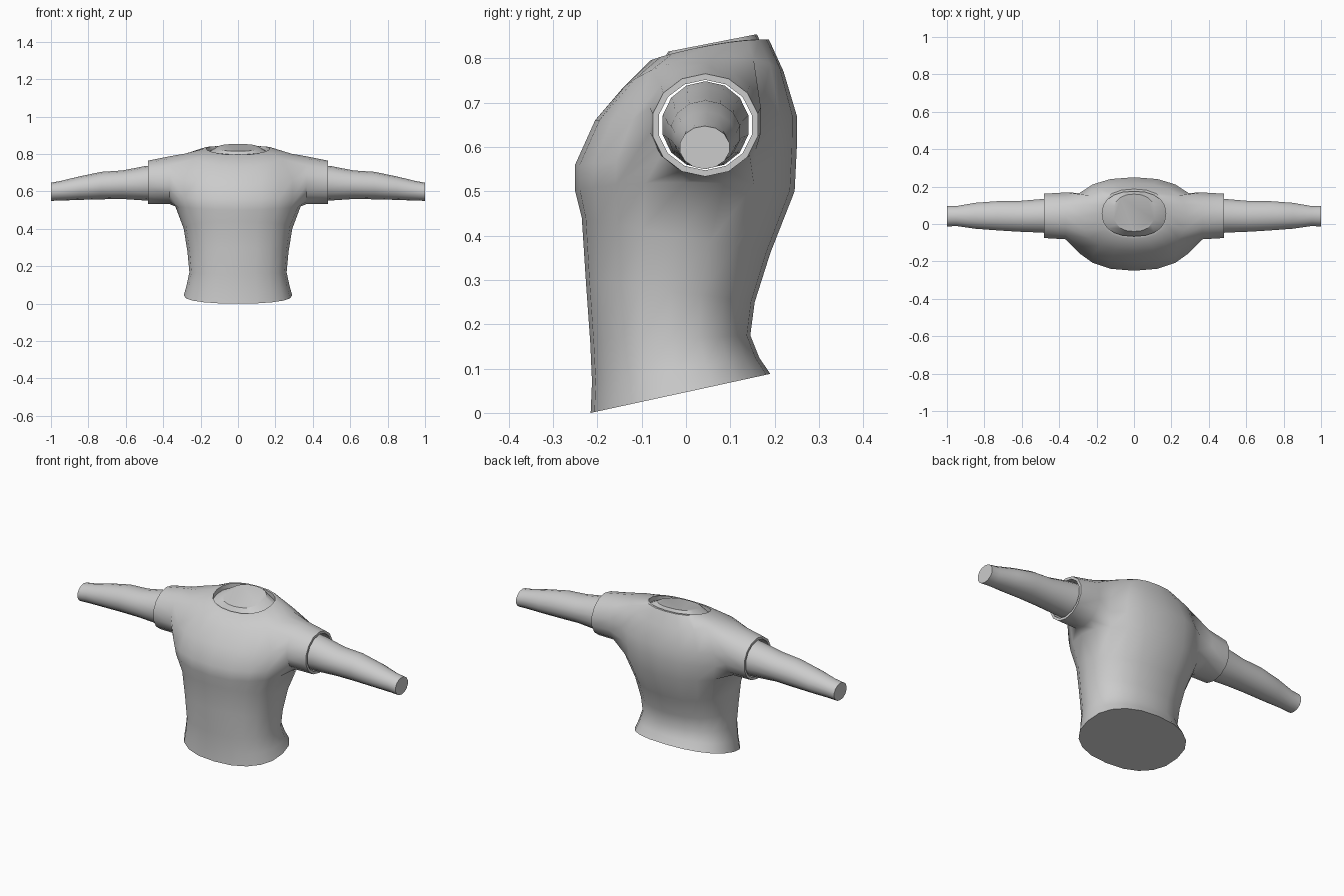
import bpy, bmesh, math

if "Cube" in bpy.data.objects:
    bpy.data.objects.remove(bpy.data.objects["Cube"])

SEG = 20        # sides round the torso
ARM = 14        # sides round each sleeve


def finish(name, bm, angle=40):
    bmesh.ops.delete(bm, geom=[v for v in bm.verts if not v.link_faces], context='VERTS')
    bmesh.ops.recalc_face_normals(bm, faces=bm.faces[:])
    mesh = bpy.data.meshes.new(name)
    bm.to_mesh(mesh)
    bm.free()
    obj = bpy.data.objects.new(name, mesh)
    bpy.context.collection.objects.link(obj)
    bpy.ops.object.select_all(action='DESELECT')
    obj.select_set(True)
    bpy.context.view_layer.objects.active = obj
    bpy.ops.object.shade_smooth_by_angle(angle=math.radians(angle))
    return obj


def spow(v, p):
    return math.copysign(abs(v) ** p, v)


def body_ring(bm, yf, zf, yb, zb, w, lift=0.0, p=0.87):
    """Tilted ring through a front point and a back point, sides raised by lift."""
    ring = []
    for i in range(SEG):
        a = 2 * math.pi * i / SEG
        c, s = spow(math.cos(a), p), spow(math.sin(a), p)
        t = (s + 1) / 2
        ring.append(bm.verts.new((w * c, yf + (yb - yf) * t,
                                  zf + (zb - zf) * t + lift * c * c)))
    return ring


def arm_ring(bm, x, y0, y1, z0, z1):
    """Upright ring across the arm axis, starting at the top."""
    ring = []
    for k in range(ARM):
        a = 2 * math.pi * k / ARM
        ring.append(bm.verts.new((x, (y0 + y1) / 2 + (y1 - y0) / 2 * math.sin(a),
                                  (z0 + z1) / 2 + (z1 - z0) / 2 * math.cos(a))))
    return ring


def bridge(bm, a, b, skip=()):
    n = len(a)
    for i in range(n):
        if i not in skip:
            bm.faces.new((a[i], a[(i + 1) % n], b[(i + 1) % n], b[i]))


# Shirt: torso rings from hem to collar, with armholes left open
profile = [
    (-.215, .000, .190, .088, .290), (-.212, .070, .165, .125, .275),
    (-.216, .160, .145, .175, .260), (-.226, .300, .155, .250, .270),
    (-.235, .440, .190, .360, .290), (-.250, .500, .245, .500, .335, .02),
    (-.250, .560, .250, .600, .350), (-.205, .660, .250, .670, .350),
    (-.145, .730, .220, .770, .285, .052), (-.080, .795, .187, .842, .183, .01),
    (-.066, .797, .175, .842, .170, .01), (-.066, .760, .175, .805, .170, .01),
]
bm = bmesh.new()
rings = [body_ring(bm, *r) for r in profile]
for r in range(len(rings) - 1):
    bridge(bm, rings[r], rings[r + 1],
           (18, 19, 0, 1, 8, 9, 10, 11) if 5 <= r <= 7 else ())
bm.faces.new(rings[0])

# Sleeves grown out of the armholes, with a folded-in cuff
hole = [(8, 0), (8, 1), (8, 2), (7, 2), (6, 2), (5, 2), (5, 1),
        (5, 0), (5, -1), (5, -2), (6, -2), (7, -2), (8, -2), (8, -1)]
sleeve = [(.365, -.085, .172, .532, .788), (.480, -.078, .165, .533, .765),
          (.480, -.064, .151, .547, .751), (.420, -.064, .151, .547, .751)]
for side in (1, -1):
    prev = [rings[r][c % SEG if side > 0 else 10 - c] for r, c in hole]
    for x, *size in sleeve:
        ring = arm_ring(bm, side * x, *size)
        bridge(bm, prev, ring)
        prev = ring
finish("shirt", bm)

# Neck base showing inside the collar
bm = bmesh.new()
low = body_ring(bm, -.068, .770, .177, .815, .172, .01)
top = body_ring(bm, -.040, .815, .160, .854, .112)
bridge(bm, low, top)
bm.faces.new(top)
bm.faces.new(low)
finish("neck_base", bm, 30)

# Arms, tapering to a flat wrist
arm = [(.40, -.055, .143, .550, .748), (.50, -.048, .135, .552, .735),
       (.62, -.043, .125, .560, .712), (.73, -.036, .124, .558, .705),
       (.85, -.027, .115, .555, .680), (.95, -.012, .097, .551, .656),
       (1.0, -.015, .099, .550, .647)]
for side, name in ((1, "arm_left"), (-1, "arm_right")):
    bm = bmesh.new()
    loops = [arm_ring(bm, side * x, *size) for x, *size in arm]
    for a, b in zip(loops, loops[1:]):
        bridge(bm, a, b)
    bm.faces.new(loops[0])
    bm.faces.new(loops[-1])
    finish(name, bm)
